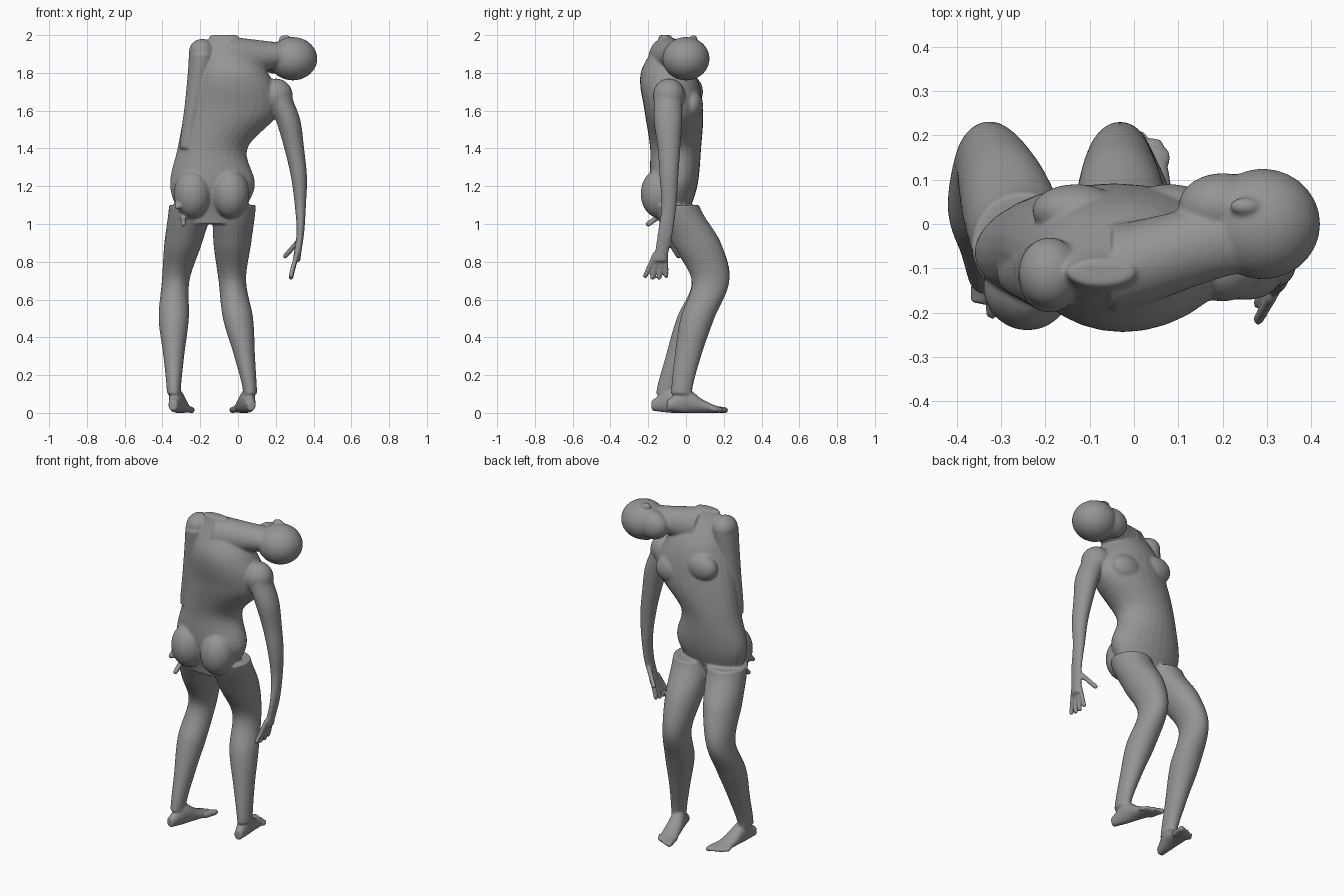
import bpy
import bmesh
import math
from mathutils import Matrix, Vector

default_cube = bpy.data.objects.get("Cube")
if default_cube:
    bpy.data.objects.remove(default_cube, do_unlink=True)

skin = bpy.data.materials.new("grey_skin")
skin.use_nodes = True
skin_colour = (0.3, 0.3, 0.3, 1)
skin.diffuse_color = skin_colour
skin.node_tree.nodes["Principled BSDF"].inputs["Base Color"].default_value = skin_colour

SIDES = 28
RINGS = 36
bm = bmesh.new()


def spline(values, amount):
    """Smooth value at a fraction of the way through evenly spaced values."""
    last = len(values) - 1
    index = min(int(amount * last), last - 1)
    t = amount * last - index
    before = values[max(index - 1, 0)]
    start, end = values[index], values[index + 1]
    after = values[min(index + 2, last)]
    bend = 2 * before - 5 * start + 4 * end - after
    curl = 3 * (start - end) + after - before
    return start + t / 2 * (end - before + t * (bend + t * curl))


def loft(axis, start, finish, a_low, a_high, b_low, b_high, matrix=Matrix()):
    """Closed oval tube along an axis; its four outlines are evenly spaced values."""
    rings = []
    for step in range(RINGS + 1):
        amount = step / RINGS
        along = start + (finish - start) * amount
        left, right, near, far = (
            spline(outline, amount) for outline in (a_low, a_high, b_low, b_high))
        ring = []
        for side in range(SIDES):
            angle = math.tau * side / SIDES
            a = (left + right) / 2 + (right - left) / 2 * math.cos(angle)
            b = (near + far) / 2 + (far - near) / 2 * math.sin(angle)
            point = {"x": (along, a, b), "y": (a, along, b), "z": (a, b, along)}[axis]
            ring.append(bm.verts.new(matrix @ Vector(point)))
        rings.append(ring)
    for lower, upper in zip(rings, rings[1:]):
        for side in range(SIDES):
            following = (side + 1) % SIDES
            bm.faces.new((lower[side], lower[following], upper[following], upper[side]))
    caps = [bm.faces.new(reversed(rings[0])), bm.faces.new(rings[-1])]
    tube_faces = {face for ring in rings for vert in ring for face in vert.link_faces}
    bmesh.ops.recalc_face_normals(bm, faces=list(tube_faces.union(caps)))


def ball(centre, size, matrix=Matrix()):
    """Ellipsoid muscle or joint."""
    scale = Matrix.Diagonal((*size, 1))
    bmesh.ops.create_uvsphere(bm, u_segments=SIDES, v_segments=16, radius=1,
                              matrix=matrix @ Matrix.Translation(centre) @ scale)


def digit(start, end, radius, matrix=Matrix()):
    """Finger or toe: a rod with rounded ends."""
    start, end = Vector(start), Vector(end)
    line = end - start
    turn = line.to_track_quat("Z", "Y").to_matrix().to_4x4()
    place = matrix @ Matrix.Translation((start + end) / 2) @ turn
    bmesh.ops.create_cone(bm, cap_ends=True, segments=SIDES, radius1=radius,
                          radius2=radius, depth=line.length, matrix=place)
    for tip in (start, end):
        ball(tip, (radius, radius, radius), matrix)


# Torso, leaning from the pelvis up to the raised shoulder
loft("z", 1, 2,
     a_low=[-0.3, -0.36, -0.32, -0.28, -0.22, -0.15],
     a_high=[0, 0.09, 0.05, 0.22, 0.16, 0],
     b_low=[-0.14, -0.19, -0.19, -0.22, -0.24, -0.14],
     b_high=[0, 0.06, 0.08, 0.09, 0.05, -0.08])

# Buttocks and chest muscles
for x in (-0.24, -0.04):
    ball((x, -0.14, 1.16), (0.1, 0.1, 0.13))
for x, z in ((-0.13, 1.7), (0.08, 1.63)):
    ball((x, 0.03, z), (0.1, 0.06, 0.08))

# Neck, stretched sideways
loft("x", -0.05, 0.25,
     a_low=[-0.2, -0.11], a_high=[0, 0.06],
     b_low=[1.77, 1.83], b_high=[1.99, 1.96])

# Head lying on its side: cranium, jaw and ears
ball((0.29, 0, 1.875), (0.13, 0.125, 0.115))
ball((0.2, 0.04, 1.88), (0.1, 0.075, 0.085))
for z in (1.98, 1.79):
    ball((0.25, 0.04, z), (0.035, 0.02, 0.02))

# Lowered arm hanging free
ball((0.2, -0.09, 1.68), (0.09, 0.085, 0.09))
loft("z", 1.7, 0.8,
     a_low=[0.14, 0.2, 0.245, 0.28, 0.3, 0.31, 0.29],
     a_high=[0.28, 0.33, 0.35, 0.365, 0.36, 0.35, 0.33],
     b_low=[-0.17, -0.17, -0.15, -0.14, -0.13, -0.15, -0.17],
     b_high=[-0.02, -0.02, -0.03, -0.04, -0.05, -0.07, -0.1])

# Fanned fingers and thumb
for finger in range(4):
    spread = finger - 1.5
    digit((0.31, -0.135 + 0.02 * spread, 0.84),
          (0.28, -0.16 + 0.037 * spread, 0.71 + 0.01 * abs(spread)), 0.013)
digit((0.32, -0.09, 0.91), (0.25, -0.04, 0.83), 0.014)

# Raised-shoulder arm, sunk into the flank, with fingertips showing
ball((-0.19, -0.11, 1.91), (0.07, 0.08, 0.07))
loft("z", 1.9, 1.4,
     a_low=[-0.26, -0.28, -0.31], a_high=[-0.12, -0.18, -0.22],
     b_low=[-0.2, -0.18, -0.16], b_high=[-0.03, -0.05, -0.06])
for x, z in ((-0.32, 1.09), (-0.29, 1)):
    digit((x, -0.1, z + 0.07), (x, -0.2, z), 0.015)

# Bent legs: one flesh outline on two different paths
half_widths = [0.115, 0.1, 0.073, 0.08, 0.055, 0.036]
shins = [0.07, 0.185, 0.23, 0.15, 0.08, 0.03]
calves = [-0.17, -0.08, 0.03, -0.03, -0.06, -0.08]
left_path = [-0.02, -0.03, -0.03, 0, 0.035, 0.065]
right_path = [-0.25, -0.29, -0.33, -0.34, -0.34, -0.34]
for path, setback in ((left_path, 0), (right_path, 0.02)):
    # The set-back foot draws the lower leg away below the knee
    shift = [setback * max(joint - 2, 0) ** 1.25 for joint in range(len(path))]
    loft("z", 1.1, 0.1,
         a_low=[x - width for x, width in zip(path, half_widths)],
         a_high=[x + width for x, width in zip(path, half_widths)],
         b_low=[y - back for y, back in zip(calves, shift)],
         b_high=[y - back for y, back in zip(shins, shift)])

# Feet, mirrored, each turned inwards a little
for heel, side in (((0.07, -0.1, 0), -1), ((-0.345, -0.18, 0), 1)):
    turn = Matrix.Rotation(math.radians(-11 * side), 4, "Z")
    foot = Matrix.Translation(heel) @ turn @ Matrix.Diagonal((side, 1, 1, 1))
    soles = [0.025, 0.04, 0.05, 0.05]
    loft("y", 0, 0.29,
         a_low=[-width for width in soles], a_high=soles,
         b_low=[0.01, 0, 0, 0], b_high=[0.07, 0.13, 0.07, 0.03], matrix=foot)
    for toe in range(5):
        x = 0.04 - 0.022 * toe
        radius = 0.012 if toe else 0.017
        digit((x, 0.24, 0.02), (x, 0.32 - 0.004 * toe ** 2, 0.015), radius, foot)

mesh = bpy.data.meshes.new("body")
bm.to_mesh(mesh)
bm.free()
mesh.materials.append(skin)
body = bpy.data.objects.new("body", mesh)
bpy.context.collection.objects.link(body)

# Fuse all parts into one soft skin
fuse = body.modifiers.new("fuse", "REMESH")
fuse.mode = "VOXEL"
fuse.voxel_size = 0.0065
fuse.use_smooth_shade = True
soften = body.modifiers.new("soften", "SMOOTH")
soften.factor = 0.5
soften.iterations = 8
